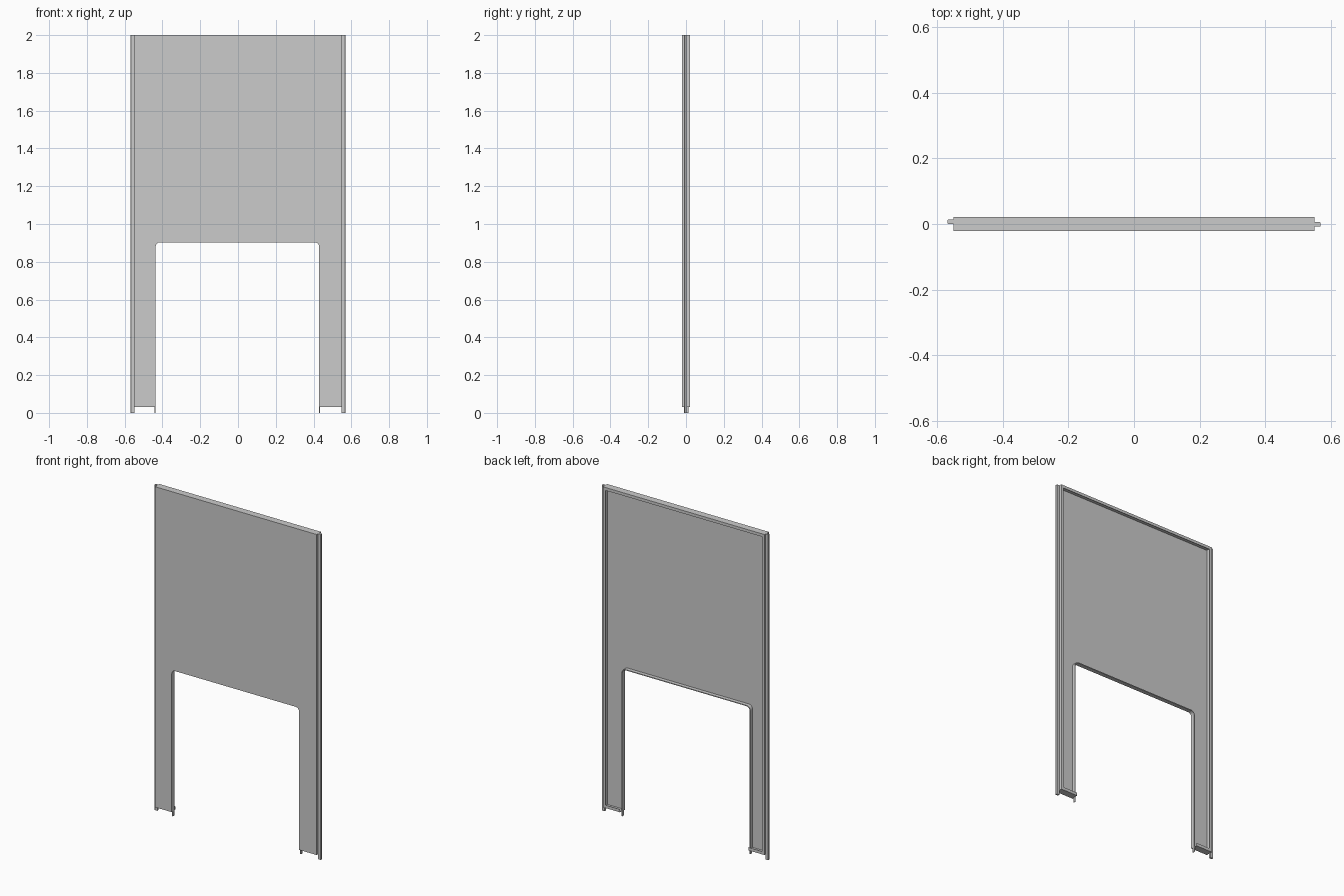
import bpy, bmesh, math

if "Cube" in bpy.data.objects:
    bpy.data.objects.remove(bpy.data.objects["Cube"])

FRONT, BACK = -0.021, 0.022   # overall depth of the panel body
HALF = 0.55                   # half width of the body
FOOT, TOP = 0.03, 2.0         # body bottom and top
T = 0.003                     # sheet thickness
LIP = 0.018                   # width of the folded return lips
CX = -0.003                   # opening centre


def prism(name, pts, axis, a, b):
    """Extrude a closed 2D outline along an axis: x (y,z), y (x,z) or z (x,y)."""
    place = {'x': lambda p, d: (d, p[0], p[1]),
             'y': lambda p, d: (p[0], d, p[1]),
             'z': lambda p, d: (p[0], p[1], d)}[axis]
    bm = bmesh.new()
    face = bm.faces.new([bm.verts.new(place(p, a)) for p in pts])
    res = bmesh.ops.extrude_face_region(bm, geom=[face])
    verts = [g for g in res['geom'] if isinstance(g, bmesh.types.BMVert)]
    off = place((0, 0), b - a)
    bmesh.ops.translate(bm, verts=verts, vec=off)
    bmesh.ops.recalc_face_normals(bm, faces=bm.faces)
    mesh = bpy.data.meshes.new(name)
    bm.to_mesh(mesh)
    bm.free()
    ob = bpy.data.objects.new(name, mesh)
    bpy.context.collection.objects.link(ob)
    bpy.ops.object.select_all(action='DESELECT')
    ob.select_set(True)
    bpy.context.view_layer.objects.active = ob
    bpy.ops.object.shade_smooth_by_angle(angle=math.radians(30))
    return ob


def arch(w, top, r, z0):
    """Open path up, over and down the rounded opening."""
    pts = [(CX - w, z0)]
    for cx, start in ((CX - w + r, 180), (CX + w - r, 90)):
        for i in range(7):
            a = math.radians(start - i * 15)
            pts.append((cx + r * math.cos(a), top - r + r * math.sin(a)))
    return pts + [(CX + w, z0)]


# front sheet with the opening cut out
outline = [(-HALF, TOP), (-HALF, FOOT)] + arch(0.438, 0.908, 0.028, FOOT) + [(HALF, FOOT), (HALF, TOP)]
prism("front_sheet", outline, 'y', FRONT, FRONT + T)

# trim around the opening, running down to the floor
rim = arch(0.438, 0.908, 0.028, FOOT) + arch(0.433, 0.903, 0.023, FOOT)[::-1]
prism("opening_trim", rim, 'y', FRONT, 0.005)
for s, side in ((-1, "left"), (1, "right")):
    x0, x1 = sorted((CX + s * 0.433, CX + s * 0.438))
    prism(side + "_trim_foot", [(x0, 0), (x1, 0), (x1, FOOT), (x0, FOOT)], 'y', -0.010, 0.005)


def fold(edge, s):
    """L-shaped fold (y, height): wall at 'edge', lip turned inward by s."""
    return [(FRONT, edge), (BACK, edge), (BACK, edge + s * LIP), (BACK - T, edge + s * LIP),
            (BACK - T, edge + s * T), (FRONT, edge + s * T)]


# top channel
prism("top_channel", fold(TOP, -1), 'x', -HALF, HALF)

for s, side in ((-1, "left"), (1, "right")):
    # side channel
    prof = [(x, y) for y, x in fold(s * HALF, -s)]
    prism(side + "_side_channel", prof, 'z', FOOT, TOP)
    # bottom channel of each leg
    x0, x1 = sorted((s * HALF, CX + s * 0.437))
    prism(side + "_leg_channel", fold(FOOT, 1), 'x', x0, x1)
    # joining tongue along the outer edge, slightly offset to interlock
    y0, y1 = (0.0, 0.013) if s < 0 else (-0.008, 0.006)
    c = 0.002
    xo, xi = s * 0.568, s * (HALF - 0.001)
    prism(side + "_edge_tongue",
          [(xi, y0), (xo - s * c, y0), (xo, y0 + c), (xo, y1 - c), (xo - s * c, y1), (xi, y1)],
          'z', 0, TOP)
